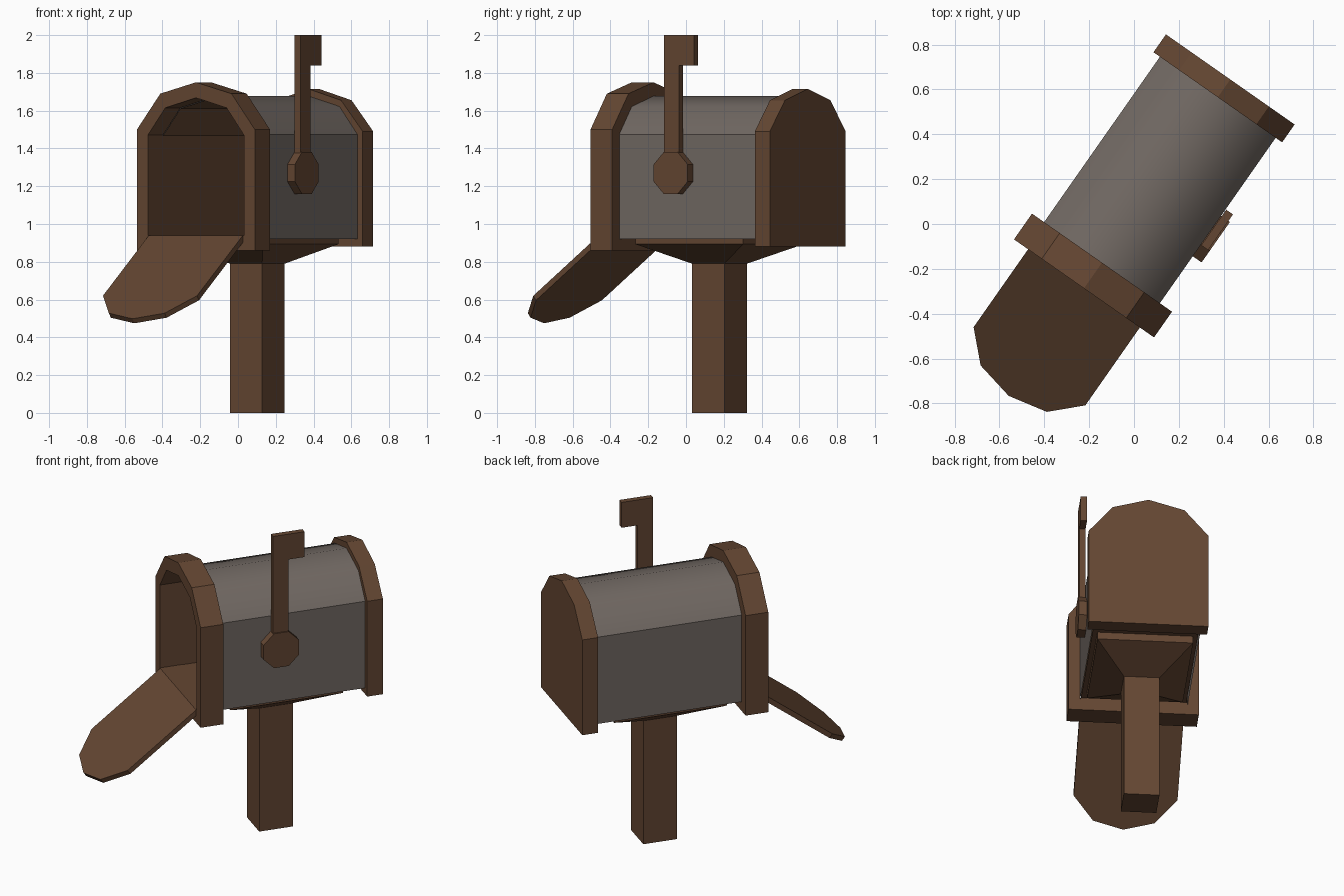
import bpy, bmesh, math
from mathutils import Matrix, Vector

if "Cube" in bpy.data.objects:
    bpy.data.objects.remove(bpy.data.objects["Cube"])

TURN = Matrix.Rotation(math.radians(-35), 4, 'Z')   # whole box is turned on the spot
CX = -0.018                                         # centre line of the box


def material(name, rgb):
    m = bpy.data.materials.new(name)
    m.diffuse_color = (*rgb, 1)
    m.use_nodes = True
    m.node_tree.nodes["Principled BSDF"].inputs["Base Color"].default_value = m.diffuse_color
    return m


WOOD = material("brown wood", (0.127, 0.062, 0.032))
METAL = material("grey metal", (0.165, 0.140, 0.124))


def make(name, verts, faces, mat, recalc=True):
    me = bpy.data.meshes.new(name)
    me.from_pydata([TURN @ Vector(v) for v in verts], [], faces)
    if recalc:
        bm = bmesh.new()
        bm.from_mesh(me)
        bmesh.ops.recalc_face_normals(bm, faces=bm.faces)
        bm.to_mesh(me)
        bm.free()
    me.materials.append(mat)
    ob = bpy.data.objects.new(name, me)
    bpy.context.collection.objects.link(ob)
    return ob


def loft(name, a, b, mat, caps=True, closed=True):
    """Join two point loops, optionally capped."""
    n = len(a)
    faces = [(i, (i + 1) % n, n + (i + 1) % n, n + i) for i in range(n if closed else n - 1)]
    if caps:
        faces += [tuple(range(n)), tuple(range(n, 2 * n))]
    return make(name, a + b, faces, mat)


def arch(w, w2, z0, z1, z2, z3):
    """Arched profile: half widths w (wall) and w2 (shoulder), four heights."""
    return [(-w, z0), (-w, z1), (-w2, z2), (0, z3), (w2, z2), (w, z1), (w, z0)]


def at_y(prof, y):
    return [(CX + x, y, z) for x, z in prof]


def at_x(prof, x):
    return [(x, y, z) for y, z in prof]


def rect(w, d, z, cy=0.204):
    return [(CX + sx * w / 2, cy + sy * d / 2, z) for sx, sy in ((-1, -1), (1, -1), (1, 1), (-1, 1))]


# post and flared bracket
loft("post", rect(0.208, 0.208, 0), rect(0.208, 0.208, 0.80), WOOD)
loft("bracket", rect(0.208, 0.208, 0.79), rect(0.56, 0.695, 0.893), WOOD)
loft("bracket_plate", rect(0.56, 0.695, 0.893), rect(0.56, 0.695, 0.938), WOOD)

# front frame with arched opening
outer = arch(0.381, 0.23, 0.86, 1.50, 1.69, 1.75)
inner = arch(0.311, 0.198, 0.94, 1.47, 1.615, 1.668)
n = len(outer)
loops = at_y(outer, -0.363) + at_y(outer, -0.223) + at_y(inner, -0.223) + at_y(inner, -0.363)
faces = [(k * n + i, k * n + (i + 1) % n, (k + 1) % 4 * n + (i + 1) % n, (k + 1) % 4 * n + i)
         for k in range(4) for i in range(n)]
make("front_frame", loops, faces, WOOD)

# brown lining and floor inside the box
lining = arch(0.308, 0.196, 0.94, 1.468, 1.612, 1.664)
loft("lining", at_y(lining, -0.225), at_y(lining, 0.68), WOOD, caps=False)

# grey shell, open below, smooth top with crisp wall edges
shell = arch(0.315, 0.2, 0.92, 1.475, 1.622, 1.677)
body = loft("body", at_y(shell, -0.225), at_y(shell, 0.68), METAL, caps=False, closed=False)
me = body.data
for p in me.polygons:
    p.use_smooth = True
for e in me.edges:
    if all(abs(me.vertices[v].co.z - 1.475) < 0.001 for v in e.vertices):
        e.use_edge_sharp = True

# solid rear cap
cap = arch(0.35, 0.21, 0.88, 1.49, 1.655, 1.715)
loft("rear_cap", at_y(cap, 0.677), at_y(cap, 0.774), WOOD)

# open door, hinged at the sill and sloping down
slope = math.atan(0.755)
c, s = math.cos(slope), math.sin(slope)
plan = [(-0.304, 0), (-0.304, 0.531), (-0.18, 0.684), (0, 0.733), (0.18, 0.684), (0.304, 0.531), (0.304, 0)]
top = [(CX + x, -0.363 - d * c, 0.94 - d * s) for x, d in plan]
low = [(x, y + 0.03 * s, z - 0.03 * c) for x, y, z in top]
loft("door", top, low, WOOD)

# flag: octagonal pivot and an arm with a tab
octo = [(0.1425 + 0.119 * math.cos(math.radians(22.5 + 45 * i)),
         1.27 + 0.119 * math.sin(math.radians(22.5 + 45 * i))) for i in range(8)]
loft("flag_pivot", at_x(octo, 0.292), at_x(octo, 0.345), WOOD)
arm = [(0.094, 1.36), (0.19, 1.36), (0.19, 1.838), (0.288, 1.838), (0.288, 2.0), (0.094, 2.0)]
loft("flag_arm", at_x(arm, 0.30), at_x(arm, 0.337), WOOD)
